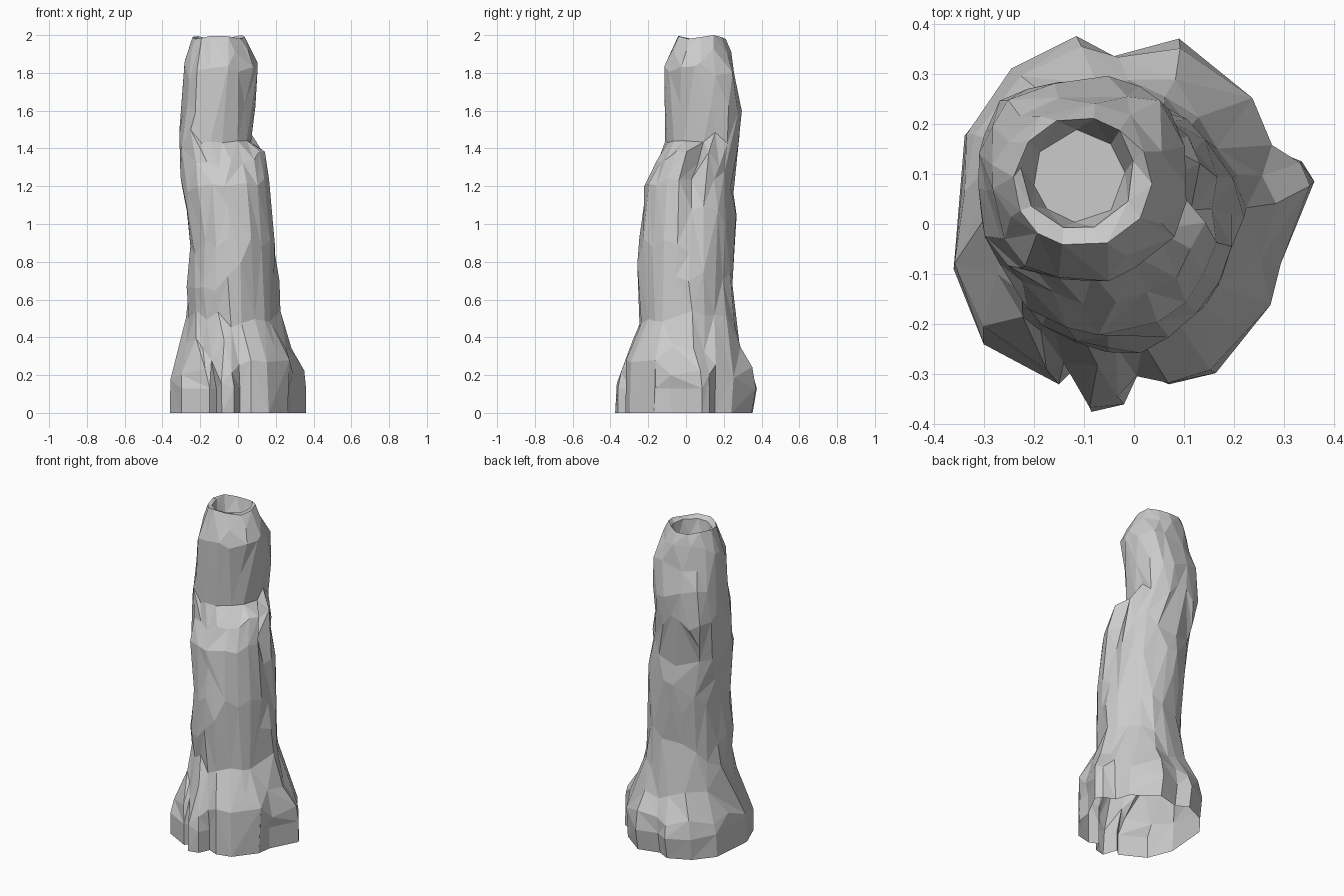
import bpy, bmesh, math, random
from mathutils import Vector, noise

if "Cube" in bpy.data.objects:
    bpy.data.objects.remove(bpy.data.objects["Cube"])

random.seed(7)

# Footprint of the flared, cracked foot (x, y)
FOOT = [(.36, .085), (.335, .125), (.27, .15), (.235, .255), (.09, .37), (-.04, .335),
        (-.115, .375), (-.245, .31), (-.34, .175), (-.345, .05), (-.36, -.09),
        (-.30, -.24), (-.15, -.32), (-.115, -.285), (-.085, -.375), (-.02, -.36),
        (.01, -.295), (.07, -.32), (.165, -.295), (.23, -.215), (.265, -.16), (.275, -.08)]
N = len(FOOT)

# Sections: z, min x, max x, min y, max y, share of footprint shape
SECTIONS = [
    (.00, -.36, .355, -.375, .35, 1), (.13, -.36, .355, -.375, .37, 1),
    (.24, -.34, .34, -.32, .33, .65), (.36, -.285, .26, -.275, .275, .25),
    (.50, -.27, .215, -.235, .265, .05), (.68, -.27, .205, -.25, .25, 0),
    (.88, -.255, .195, -.245, .26, 0), (1.05, -.28, .185, -.23, .265, 0),
    (1.20, -.30, .17, -.215, .25, 0), (1.34, -.31, .15, -.16, .265, 0),
    (1.46, -.312, .07, -.11, .285, 0), (1.62, -.30, .085, -.11, .292, 0),
    (1.80, -.28, .105, -.11, .26, 0), (1.91, -.265, .075, -.08, .24, 0),
    (1.99, -.24, .035, -.045, .21, 0),
    (1.98, -.225, .0, -.01, .215, 0), (1.88, -.20, -.02, .005, .185, 0)]

# Corner squareness per quadrant (back right, back left, front left, front right)
LOW, MID, TOP, RIM = (1.9,) * 4, (2, 2.3, 2, 2.15), (3.6, 2.6, 2.5, 2.1), (2,) * 4


def section_point(k, i):
    z, x0, x1, y0, y1, share = SECTIONS[k]
    foot = Vector((*FOOT[i], z))
    # even spacing on the trunk, the foot's own spacing lower down
    even = .05 + i * math.tau / N
    own = math.atan2(foot.y, foot.x) % math.tau
    a = even + (own - even) * share
    c, s = math.cos(a), math.sin(a)
    corner = LOW if k < 6 else MID if k < 10 else TOP if k < 13 else RIM
    e = corner[int(a // (math.pi / 2)) % 4]
    r = (abs(c) ** e + abs(s) ** e) ** (-1 / e)
    if 2 < k < 14:
        n = noise.noise(Vector((c * 2.0, s * 2.0, z * 3.5)))
        r *= 1.0 + .07 * n + random.uniform(-.03, .03)
    p = Vector(((x0 + x1) / 2 + (x1 - x0) / 2 * r * c,
                (y0 + y1) / 2 + (y1 - y0) / 2 * r * s, z))
    # slot in the right side
    if i == 0 and 6 < k < 10:
        p.x -= .03 + .02 * (k - 7)
    if z == 0 and foot.y > .2:
        foot.y *= .94
    p = p.lerp(foot, share)
    if 1 < k < 13:
        p.z += random.uniform(-.045, .045)
    elif k == 14:
        p.z += .01 * math.sin(3 * a)
    return p


# Rocky column: open underneath, shallow pit in the top
bm = bmesh.new()
rings = [[bm.verts.new(section_point(k, i)) for i in range(N)]
         for k in range(len(SECTIONS))]
for lo, hi in zip(rings, rings[1:]):
    for i in range(N):
        j = (i + 1) % N
        if random.random() < .5:
            tris = (lo[i], lo[j], hi[j]), (lo[i], hi[j], hi[i])
        else:
            tris = (lo[i], lo[j], hi[i]), (lo[j], hi[j], hi[i])
        for t in tris:
            bm.faces.new(t)
bm.faces.new(rings[-1])
mesh = bpy.data.meshes.new("rock_column")
bm.to_mesh(mesh)
bm.free()
column = bpy.data.objects.new("rock_column", mesh)
bpy.context.collection.objects.link(column)

# Irregular low-poly facets
dec = column.modifiers.new("facets", 'DECIMATE')
dec.ratio = .6
